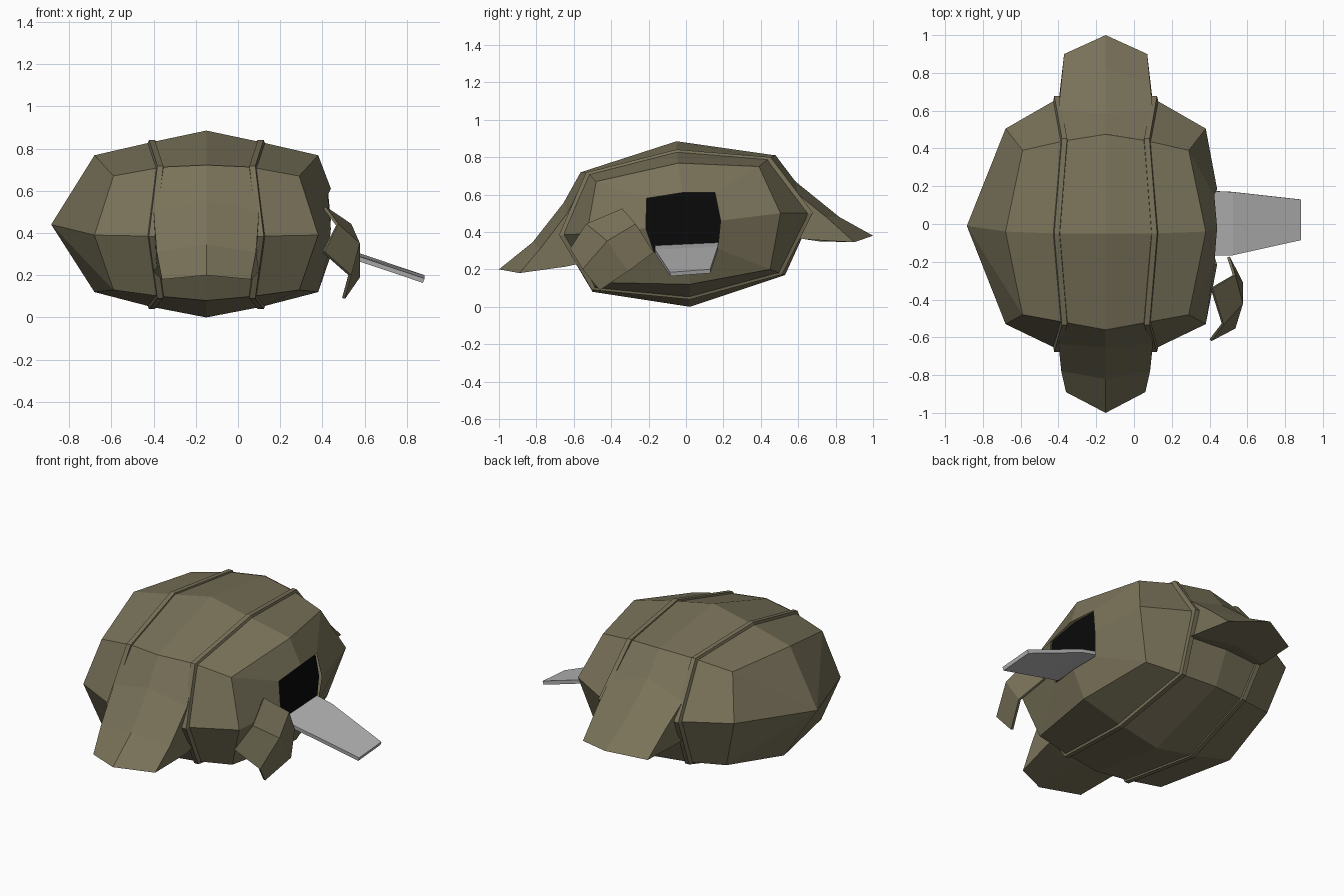
import bpy, bmesh

if "Cube" in bpy.data.objects:
    bpy.data.objects.remove(bpy.data.objects["Cube"])

CX = -0.15  # symmetry plane of the hull


def mat(name, rgb):
    m = bpy.data.materials.new(name)
    m.diffuse_color = (*rgb, 1)
    m.use_nodes = True
    m.node_tree.nodes["Principled BSDF"].inputs["Base Color"].default_value = m.diffuse_color
    return m


olive = mat("olive_hull", (0.19, 0.168, 0.10))
grey = mat("ramp_grey", (0.46, 0.46, 0.46))
black = mat("dark_interior", (0.003, 0.003, 0.003))


def build(name, verts, faces, material, thickness=0):
    me = bpy.data.meshes.new(name)
    me.from_pydata(verts, [], faces)
    bm = bmesh.new()
    bm.from_mesh(me)
    bmesh.ops.recalc_face_normals(bm, faces=bm.faces)
    bm.to_mesh(me)
    bm.free()
    me.materials.append(material)
    ob = bpy.data.objects.new(name, me)
    bpy.context.collection.objects.link(ob)
    if thickness:
        s = ob.modifiers.new("thickness", "SOLIDIFY")
        s.thickness = thickness
        s.offset = 0
    return ob


def bridge(rows, n, closed=False, wrap=True):
    """Quads joining consecutive rows of n points."""
    out = []
    for r in range(rows if closed else rows - 1):
        a, b = r * n, (r + 1) % rows * n
        for i in range(n if wrap else n - 1):
            j = (i + 1) % n
            out.append((a + i, a + j, b + j, b + i))
    return out


# Eight-sided sections (y, z): top, top back, back, low back, bottom, low front, front, top front
CENTRE = [(-.05, .885), (.475, .81), (.68, .5), (.53, .17), (.02, 0), (-.5, .08), (-.69, .4), (-.56, .72)]
MID = [(-.05, .83), (.44, .79), (.66, .5), (.5, .18), (.02, .05), (-.49, .1), (-.66, .385), (-.52, .71)]
END = [(-.04, .768), (.39, .75), (.505, .5), (.45, .2), (.02, .12), (-.47, .13), (-.53, .39), (-.48, .67)]
HOLE = [(-.02, .61), (.155, .61), (.185, .46), (.17, .31), (0, .295), (-.17, .29), (-.215, .42), (-.21, .58)]


def ring(section, d_even, d_odd, scale=1.0):
    return [(CX + (d_odd if i % 2 else d_even), y * scale, .44 + (z - .44) * scale)
            for i, (y, z) in enumerate(section)]


# Hull: lofted shell, pointed on the left, open hatch on the right
rings = [ring(END, -.53, -.44), ring(MID, -.26, -.22), ring(CENTRE, 0, 0),
         ring(MID, .26, .22), ring(END, .53, .44), ring(HOLE, .59, .575)]
hv = [v for r in rings for v in r]
hf = bridge(len(rings), 8)
hv.append((-.885, -.01, .44))
hf += [(i, (i + 1) % 8, len(hv) - 1) for i in range(8)]
build("hull", hv, hf, olive)

# Dark opening behind the hatch edge
build("hatch_opening", ring(HOLE, .57, .565, 1.01), [tuple(range(8))], black)

# Raised seam bands around the hull
for side, label in ((-1, "left"), (1, "right")):
    rs = [ring(MID, side * (.26 + o), side * (.22 + o), s)
          for o, s in ((-.02, .97), (-.016, 1.028), (.012, 1.028), (.02, .97))]
    build("seam_band_" + label, [v for r in rs for v in r], bridge(4, 8, True), olive)


# Front and rear brims: rows of half width, edge y/z, centre y/z
def brim(name, rows):
    v = []
    for w, ye, ze, yc, zc in rows:
        v += [(CX - w, ye, ze), (CX, yc, zc), (CX + w, ye, ze)]
    n = len(rows)
    f = bridge(n, 3, True, False)
    f += [tuple(i * 3 for i in range(n)), tuple(i * 3 + 2 for i in range(n))]
    build(name, v, f, olive)


brim("front_brim", [(.22, -.522, .712, -.562, .722), (.25, -.635, .5, -.655, .555),
                    (.235, -.78, .31, -.82, .345), (.21, -.89, .18, -1, .20),
                    (.25, -.64, .215, -.71, .22), (.24, -.48, .25, -.5, .25)])
brim("rear_brim", [(.22, .442, .792, .477, .812), (.25, .6, .6, .585, .67),
                   (.235, .75, .48, .82, .48), (.22, .9, .345, 1, .38),
                   (.25, .64, .36, .71, .35), (.24, .45, .4, .45, .4)])

# Boarding ramp
rv = []
for x, y0, y1, z in ((.41, -.165, .175, .325), (.52, -.165, .17, .303), (.88, -.085, .13, .182)):
    rv += [(x, y0, z - .008), (x, y1, z + .008)]
build("ramp", rv, bridge(3, 2, wrap=False), grey, .022)

# Bent hull panel hanging beside the hatch
panel = [(.41, -.34, .52), (.53, -.27, .44), (.50, -.175, .29),
         (.47, -.53, .44), (.57, -.42, .35), (.57, -.31, .19),
         (.405, -.615, .31), (.53, -.55, .20), (.50, -.46, .09)]
build("torn_panel", panel, bridge(3, 3, wrap=False), olive, .015)
